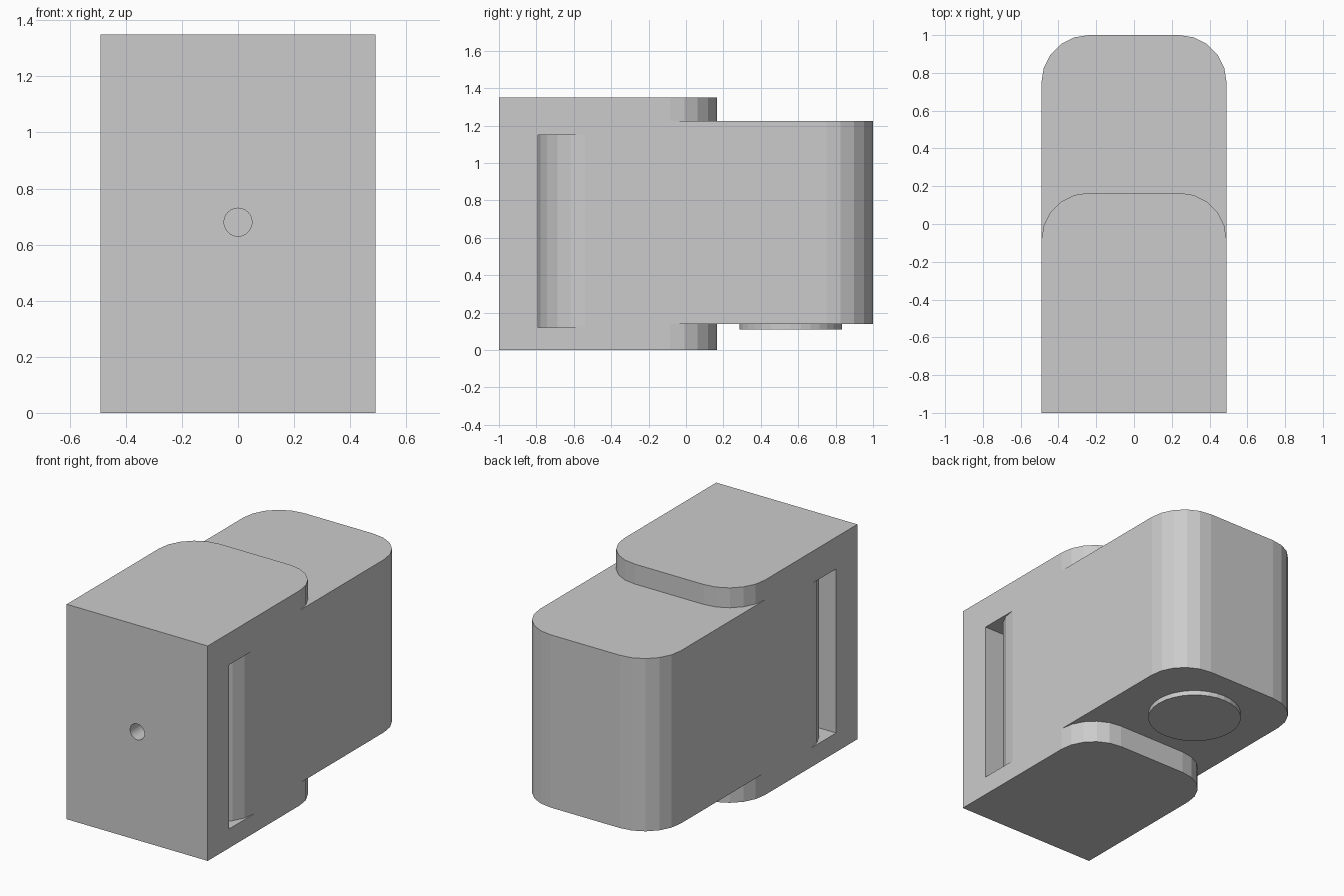
import bpy, bmesh
from math import sin, cos, pi, radians
from mathutils import Matrix

if "Cube" in bpy.data.objects:
    bpy.data.objects.remove(bpy.data.objects["Cube"])

W, R, SEG = 0.49, 0.25, 5   # half width, corner radius, corner facets


def add_object(name, bm):
    bmesh.ops.recalc_face_normals(bm, faces=bm.faces)
    mesh = bpy.data.meshes.new(name)
    bm.to_mesh(mesh)
    bm.free()
    obj = bpy.data.objects.new(name, mesh)
    bpy.context.collection.objects.link(obj)
    return obj


def prism(name, outline, z0, z1):
    bm = bmesh.new()
    face = bm.faces.new([bm.verts.new((x, y, z0)) for x, y in outline])
    top = bmesh.ops.extrude_face_region(bm, geom=[face])["geom"]
    verts = [v for v in top if isinstance(v, bmesh.types.BMVert)]
    bmesh.ops.translate(bm, verts=verts, vec=(0, 0, z1 - z0))
    return add_object(name, bm)


def cylinder(name, radius, depth, sides, matrix):
    bm = bmesh.new()
    bmesh.ops.create_cone(bm, cap_ends=True, segments=sides, radius1=radius,
                          radius2=radius, depth=depth, matrix=matrix)
    return add_object(name, bm)


def arc(cx, cy, start):
    return [(cx + R * cos(start + pi / 2 * i / SEG), cy + R * sin(start + pi / 2 * i / SEG))
            for i in range(SEG + 1)]


def rounded_back(y0, y1):
    return ([(-W, y0), (W, y0)] + arc(W - R, y1 - R, 0)
            + arc(R - W, y1 - R, pi / 2))


def cut(target, cutter):
    cutter.hide_render = True
    mod = target.modifiers.new("cut", "BOOLEAN")
    mod.operation, mod.solver, mod.object = "DIFFERENCE", "EXACT", cutter
    bpy.context.view_layer.objects.active = target
    bpy.ops.object.modifier_apply(modifier=mod.name)
    bpy.data.objects.remove(cutter)


# Sleeve with two overhanging lips around the core
CAP_END = 0.165
SEAM = CAP_END - R
sleeve = prism("sleeve", rounded_back(-1, CAP_END), 0, 1.35)
cut(sleeve, prism("core_cutter", [(-1, SEAM), (1, SEAM), (1, 1), (-1, 1)], 0.14, 1.225))

# Curved slots in both sides, tapering out to the surface
slot = [(0.6, -0.79)] + arc(W - R, -0.79 + R, -pi / 2) + [(0.6, -0.79 + R)]
for side in (1, -1):
    cut(sleeve, prism("slot_cutter", [(side * x, y) for x, y in slot], 0.12, 1.15))

# Round hole in the front
cut(sleeve, cylinder("hole_cutter", 0.05, 0.42, 24,
                     Matrix.Translation((0, -1, 0.68)) @ Matrix.Rotation(radians(90), 4, "X")))

# Core block that projects from the sleeve
prism("core", rounded_back(SEAM, 1), 0.14, 1.225)

# Round foot under the core
cylinder("round_foot", 0.275, 0.06, 32, Matrix.Translation((0, 0.56, 0.14)))
